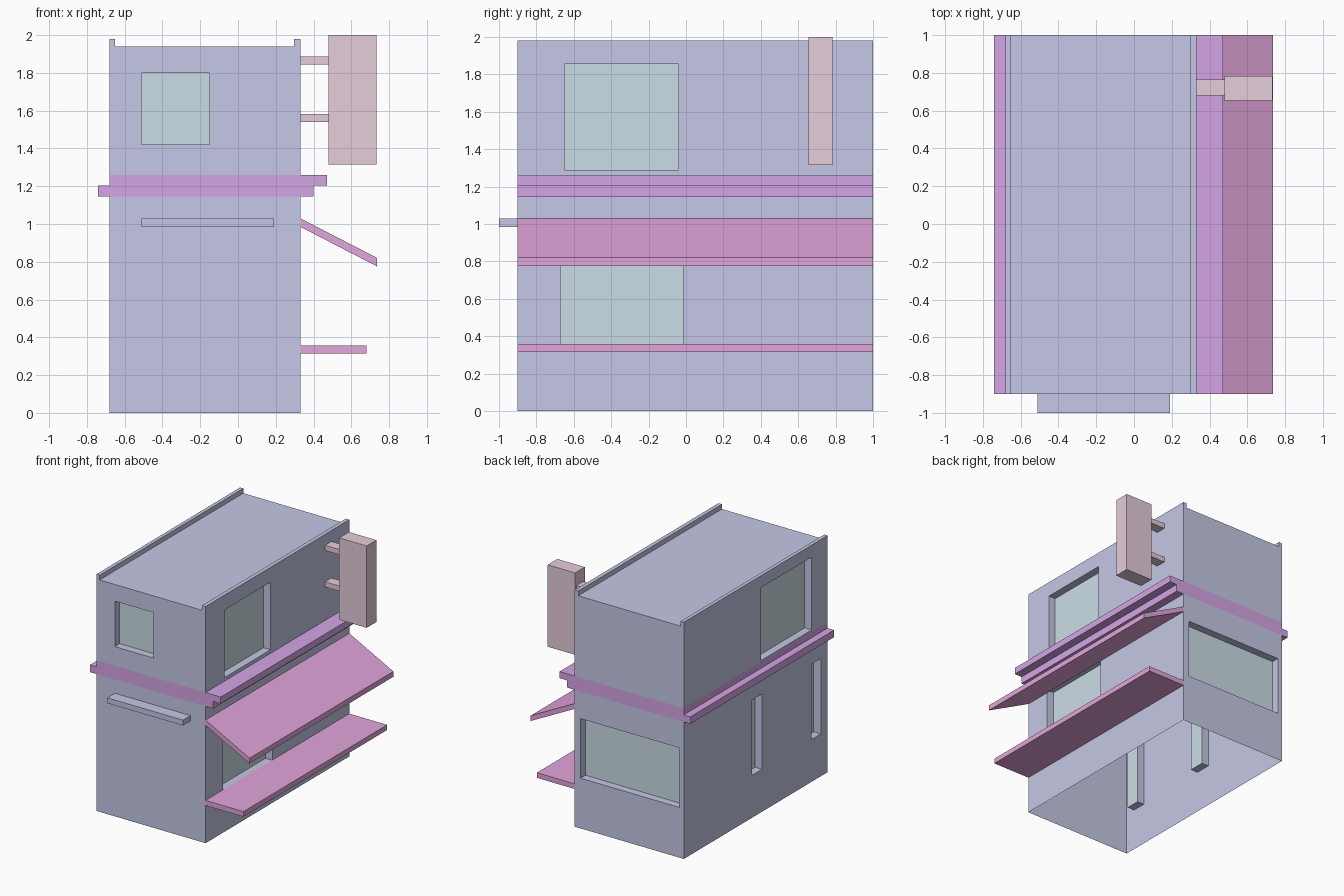
import bpy, bmesh
from mathutils import Vector

if "Cube" in bpy.data.objects:
    bpy.data.objects.remove(bpy.data.objects["Cube"])


def material(name, rgb):
    m = bpy.data.materials.new(name)
    m.diffuse_color = (*rgb, 1)
    m.use_nodes = True
    m.node_tree.nodes["Principled BSDF"].inputs["Base Color"].default_value = m.diffuse_color
    return m


WALL = material("wall_blue", (0.56, 0.58, 0.79))
BAND = material("band_purple", (0.66, 0.38, 0.79))
GLASS = material("window_glass", (0.60, 0.72, 0.79))
AWNING = material("awning_pink", (0.76, 0.38, 0.71))
SIGN = material("sign_rose", (0.79, 0.61, 0.71))
L, R, FRONT, BACK, DEPTH = -0.68, 0.33, -0.9, 1.0, 0.065


def make_object(name, bm, mats):
    bmesh.ops.recalc_face_normals(bm, faces=bm.faces)
    me = bpy.data.meshes.new(name)
    bm.to_mesh(me)
    bm.free()
    for m in mats:
        me.materials.append(m)
    ob = bpy.data.objects.new(name, me)
    bpy.context.collection.objects.link(ob)
    return ob


def prism(name, regions, mats, y0=FRONT, y1=BACK):
    """Extrude neighbouring x-z outlines along y as one shell, without inner walls."""
    bm = bmesh.new()
    verts = {}

    def v(p, y):
        return verts.setdefault((p, y), bm.verts.new((p[0], y, p[1]))) if (p, y) not in verts else verts[(p, y)]

    edges = {(a, b) for pts, _ in regions for a, b in zip(pts, pts[1:] + pts[:1])}
    for pts, mi in regions:
        bm.faces.new([v(p, y0) for p in pts]).material_index = mi
        bm.faces.new([v(p, y1) for p in reversed(pts)]).material_index = mi
        for a, b in zip(pts, pts[1:] + pts[:1]):
            if (b, a) not in edges:
                bm.faces.new([v(a, y0), v(a, y1), v(b, y1), v(b, y0)]).material_index = mi
    return make_object(name, bm, mats)


def box(name, x0, x1, y0, y1, z0, z1, mat):
    return prism(name, [([(x0, z0), (x1, z0), (x1, z1), (x0, z1)], 0)], [mat], y0, y1)


# Building shell: lower storey, stepped band, upper storey with side parapets
Z0, ZM, Z1, ROOF, TOP = 1.145, 1.205, 1.26, 1.94, 1.98
lower = [(L, 0), (R, 0), (R, Z0), (L, Z0)]
band = [(L, Z0), (R, Z0), (0.40, Z0), (0.40, ZM), (0.47, ZM), (0.47, Z1), (R, Z1),
        (L, Z1), (L, ZM), (-0.74, ZM), (-0.74, Z0)]
upper = [(L, Z1), (R, Z1), (R, TOP), (0.297, TOP), (0.297, ROOF), (-0.65, ROOF),
         (-0.65, TOP), (L, TOP)]
body = prism("building_shell", [(lower, 0), (band, 1), (upper, 0)], [WALL, BAND, GLASS])

# Recessed windows: side, span along the wall, height span
windows = [
    ("front", -0.51, -0.15, 1.42, 1.80),
    ("right", -0.65, -0.04, 1.29, 1.855),
    ("right", -0.67, -0.015, 0.355, 1.01),
    ("left", -0.69, -0.02, 1.27, 1.88),
    ("left", -0.035, 0.10, 0.355, 0.985),
    ("left", -0.81, -0.69, 0.355, 0.985),
    ("back", -0.64, 0.275, 0.42, 0.918),
]
walls = {"front": (1, FRONT, 1), "back": (1, BACK, -1), "left": (0, L, 1), "right": (0, R, -1)}
bm = bmesh.new()
for side, a0, a1, z0, z1 in windows:
    axis, pos, inward = walls[side]
    n0, n1 = pos - inward * 0.03, pos + inward * DEPTH
    center, size = Vector((0, 0, (z0 + z1) / 2)), Vector((1, 1, z1 - z0))
    center[axis], size[axis] = (n0 + n1) / 2, abs(n1 - n0)
    center[1 - axis], size[1 - axis] = (a0 + a1) / 2, a1 - a0
    new = bmesh.ops.create_cube(bm, size=1)["verts"]
    for vert in new:
        vert.co = Vector(c * s for c, s in zip(vert.co, size)) + center
    for f in {f for vert in new for f in vert.link_faces}:
        if abs(f.calc_center_median()[axis] - n1) < 1e-4:
            f.material_index = 2
cutter = make_object("window_cutter", bm, [WALL, BAND, GLASS])
cutter.hide_render = True

mod = body.modifiers.new("windows", "BOOLEAN")
mod.operation, mod.solver, mod.object = "DIFFERENCE", "EXACT", cutter
bpy.context.view_layer.objects.active = body
bpy.ops.object.modifier_apply(modifier="windows")
bpy.data.objects.remove(cutter)

# Open underside
bm = bmesh.new()
bm.from_mesh(body.data)
bmesh.ops.delete(bm, geom=[f for f in bm.faces if all(v.co.z < 1e-4 for v in f.verts)],
                 context="FACES")
bm.to_mesh(body.data)
bm.free()

# Front ledge
box("front_ledge", -0.51, 0.19, -1.0, FRONT, 0.985, 1.03, WALL)

# Sloping awning and flat counter shelf
prism("sloping_awning", [([(R, 0.985), (0.737, 0.775), (0.737, 0.82), (R, 1.03)], 0)], [AWNING])
box("counter_shelf", R, 0.68, FRONT, BACK, 0.315, 0.358, AWNING)

# Hanging sign with two brackets
box("sign_board", 0.478, 0.732, 0.655, 0.783, 1.315, 2.0, SIGN)
for i, z in enumerate((1.54, 1.845)):
    box(f"sign_bracket_{i + 1}", R, 0.478, 0.68, 0.765, z, z + 0.043, SIGN)
